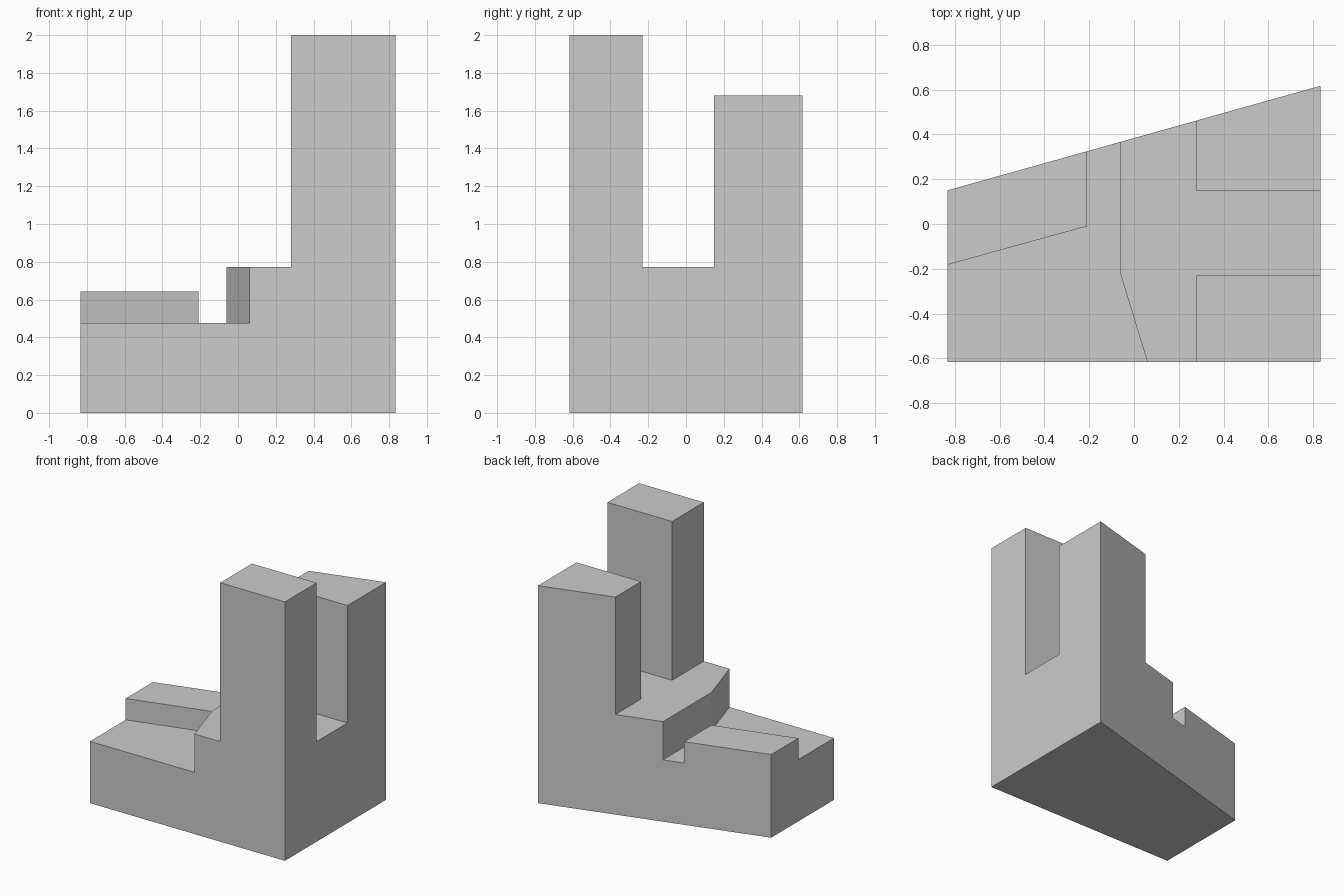
import bpy
import bmesh

if "Cube" in bpy.data.objects:
    bpy.data.objects.remove(bpy.data.objects["Cube"])

X, Y = 0.833, 0.617


def back(x):
    """y of the slanted back wall at x."""
    return 0.15 + (x + X) * (Y - 0.15) / (2 * X)


# Plan points, shared between neighbouring regions
plan = {
    "a": (-X, -Y), "b": (0.06, -Y), "c": (0.28, -Y), "d": (X, -Y),
    "e": (0.28, -0.23), "f": (X, -0.23), "g": (0.28, 0.147), "h": (X, 0.147),
    "i": (X, Y), "j": (0.28, back(0.28)), "k": (-0.06, back(-0.06)),
    "l": (-0.06, -0.225), "m": (-0.21, back(-0.21)), "n": (-0.21, -0.01),
    "o": (-X, -0.182), "p": (-X, 0.15),
}
# Low floor, left ledge, step, front tower, back tower
regions = ["ablkmno", "onmp", "bcefhgjkl", "cdfe", "ghij"]

bm = bmesh.new()
verts = {key: bm.verts.new((*xy, 0)) for key, xy in plan.items()}
for region in regions:
    bm.faces.new([verts[key] for key in region])
bm.normal_update()


def lift(z_from, z_to, wanted):
    """Extrude the chosen flat regions from one level to another."""
    faces = []
    for f in bm.faces:
        c = f.calc_center_median()
        if all(abs(v.co.z - z_from) < 1e-4 for v in f.verts) and wanted(c):
            faces.append(f)
    new = bmesh.ops.extrude_face_region(bm, geom=faces)["geom"]
    for v in new:
        if isinstance(v, bmesh.types.BMVert):
            v.co.z = z_to
    bm.normal_update()


lift(0, 0.477, lambda c: True)                         # base
lift(0.477, 0.642, lambda c: c.x < -0.4)               # left ledge
lift(0.477, 0.773, lambda c: c.x > 0)                  # step and towers
lift(0.773, 2.0, lambda c: c.x > 0.4 and c.y < 0)      # front tower
lift(0.773, 1.68, lambda c: c.x > 0.4 and c.y > 0)     # back tower

# Merge coplanar pieces into clean flat faces
bmesh.ops.dissolve_limit(bm, angle_limit=0.01, verts=bm.verts[:], edges=bm.edges[:])
bmesh.ops.recalc_face_normals(bm, faces=bm.faces[:])

mesh = bpy.data.meshes.new("stepped_tower_block")
bm.to_mesh(mesh)
bm.free()
bpy.context.collection.objects.link(bpy.data.objects.new("stepped_tower_block", mesh))
